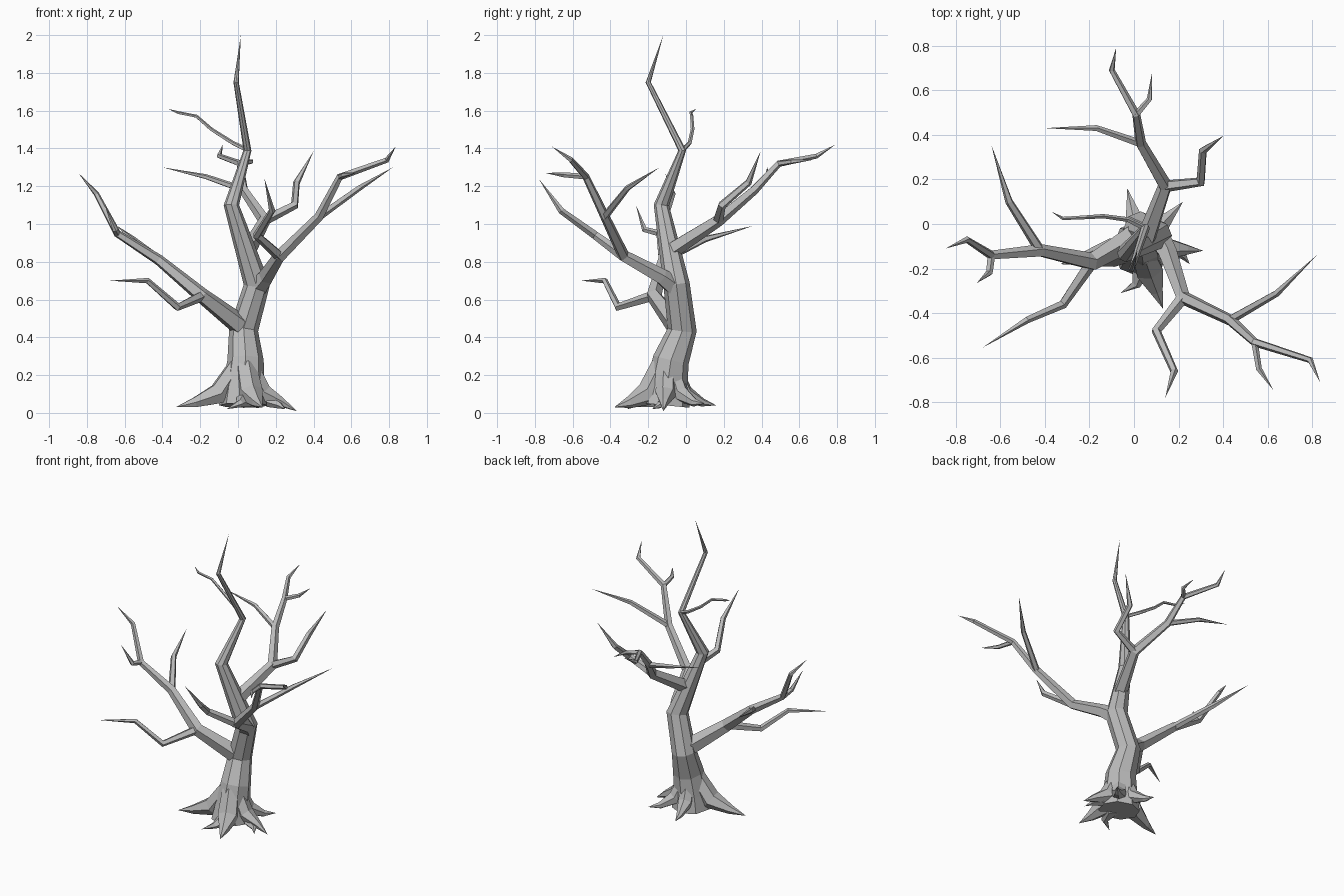
import bpy
import bmesh
from math import cos, sin, pi
from mathutils import Vector

cube = bpy.data.objects.get("Cube")
if cube:
    bpy.data.objects.remove(cube, do_unlink=True)

# One flat bark colour for the whole tree
bark = bpy.data.materials.new("grey bark")
bark.use_nodes = True
bark_colour = (0.5, 0.5, 0.5, 1)
bark.diffuse_color = bark_colour
bark.node_tree.nodes["Principled BSDF"].inputs["Base Color"].default_value = bark_colour


def limb(name, points, radii, sides=5):
    """Sweep a faceted tube along points, ending in a sharp tip."""
    points = [Vector(p) for p in points]
    bm = bmesh.new()
    rings = []
    direction = (points[1] - points[0]).normalized()
    across = direction.orthogonal().normalized()
    for i, (centre, radius) in enumerate(zip(points[:-1], radii)):
        ahead = (points[i + 1] - centre).normalized()
        behind = (centre - points[i - 1]).normalized() if i else ahead
        tangent = (ahead + behind).normalized()
        across = direction.rotation_difference(tangent) @ across
        direction = tangent
        other = direction.cross(across)
        ring = []
        for k in range(sides):
            angle = 2 * pi * k / sides
            offset = across * cos(angle) + other * sin(angle)
            ring.append(bm.verts.new(centre + offset * radius))
        rings.append(ring)
    for low, high in zip(rings, rings[1:]):
        for k in range(sides):
            n = (k + 1) % sides
            bm.faces.new((low[k], low[n], high[n], high[k]))
    tip = bm.verts.new(points[-1])
    for k in range(sides):
        bm.faces.new((rings[-1][k], rings[-1][(k + 1) % sides], tip))
    bm.faces.new(list(reversed(rings[0])))
    bmesh.ops.recalc_face_normals(bm, faces=bm.faces)
    mesh = bpy.data.meshes.new(name)
    bm.to_mesh(mesh)
    bm.free()
    mesh.materials.append(bark)
    tree_part = bpy.data.objects.new(name, mesh)
    bpy.context.collection.objects.link(tree_part)


def branch(name, start_radius, end_radius, *points):
    """A limb that thins by the same ratio at every joint."""
    steps = len(points) - 1
    ratio = (end_radius / start_radius) ** (1 / max(steps - 1, 1))
    limb(name, points, [start_radius * ratio ** i for i in range(steps)])


# Trunk, leaning through several bends up to the crown tip
limb("trunk",
     [(.03, -.11, .04), (.03, -.1, .14), (.04, -.08, .28), (.03, -.02, .44),
      (.1, -.05, .68), (-.035, -.13, 1.1), (.05, -.02, 1.39),
      (-.01, -.2, 1.75), (.015, -.12, 2)],
     [.13, .11, .096, .077, .07, .041, .021, .014], sides=8)
branch("crown_twig", .013, .008, (.05, -.02, 1.39), (-.03, .02, 1.43),
       (-.14, .035, 1.5), (-.22, .03, 1.57), (-.32, .025, 1.59),
       (-.37, .055, 1.61))

# Limb on the right side and its offshoots
right_fork = (-.19, -.17, .62)
right_bend = (-.42, -.12, .81)
right_elbow = (-.64, -.14, .95)
branch("right_limb", .06, .015, (.03, -.04, .45), right_fork, right_bend,
       right_elbow, (-.75, -.07, 1.16), (-.845, -.11, 1.27))
branch("right_lower_branch", .029, .016, right_fork, (-.32, -.36, .56),
       (-.48, -.43, .7), (-.68, -.555, .7))
branch("right_back_branch", .024, .018, right_bend, (-.56, .1, .92),
       (-.64, .355, .99))
branch("right_twig", .018, .016, right_elbow, (-.65, -.22, .97),
       (-.705, -.265, 1.1))

# Limb at the left front and its offshoots
left_fork = (.22, -.33, .83)
left_bend = (.43, -.43, 1.04)
left_elbow = (.54, -.53, 1.25)
branch("left_limb", .058, .015, (.1, -.05, .66), (.15, -.13, .72), left_fork,
       left_bend, left_elbow, (.79, -.61, 1.34), (.835, -.71, 1.41))
branch("left_front_branch", .029, .018, left_fork, (.1, -.48, .94),
       (.18, -.66, 1.07), (.14, -.78, 1.24))
branch("left_outer_branch", .021, .016, left_bend, (.64, -.31, 1.19),
       (.82, -.14, 1.3))
branch("left_twig", .016, .014, left_elbow, (.56, -.65, 1.26),
       (.625, -.745, 1.27))

# Limb at the back and its offshoots
back_fork = (.14, .17, 1.02)
back_bend = (.03, .36, 1.18)
back_elbow = (.01, .49, 1.32)
branch("back_limb", .046, .014, (.05, -.08, .86), back_fork, back_bend,
       back_elbow, (-.1, .69, 1.36), (-.08, .79, 1.42))
branch("back_left_branch", .028, .019, back_fork, (.3, .19, 1.1),
       (.31, .33, 1.22), (.4, .395, 1.385))
branch("back_right_branch", .019, .014, back_bend, (-.17, .43, 1.25),
       (-.4, .43, 1.3))
branch("back_twig", .016, .013, back_elbow, (.07, .56, 1.33),
       (.08, .675, 1.34))


def root(name, thickness, tip):
    """A broad buttress running down the trunk and out to a pointed tip."""
    foot = Vector((.03, -.1, 0))
    tip = Vector(tip)
    reach = Vector((tip.x - foot.x, tip.y - foot.y, 0))
    out = reach.normalized()
    shoulder = foot + out * .03 + Vector((0, 0, .25))
    knee = foot + reach * .36 + Vector((0, 0, .1))
    ankle = foot + reach * .72 + Vector((0, 0, .055))
    limb(name, [shoulder, knee, ankle, tip],
         [.06 * thickness, .07 * thickness, .032 * thickness], sides=6)


# Roots, flaring from the foot of the trunk to pointed ends
root("right_root", .92, (-.33, -.18, .03))
root("front_root", .98, (.13, -.38, .03))
root("left_root", .8, (.31, -.12, .01))
root("left_back_root", .7, (.22, .1, .05))
root("right_back_root", .7, (-.03, .16, .04))

# Small forks splitting off the roots
branch("left_root_fork", .03, .018, (.16, -.12, .06), (.22, -.14, .04),
       (.25, -.18, .02))
branch("front_root_fork", .055, .022, (.04, -.17, .08), (.01, -.27, .05),
       (-.06, -.31, .02))
